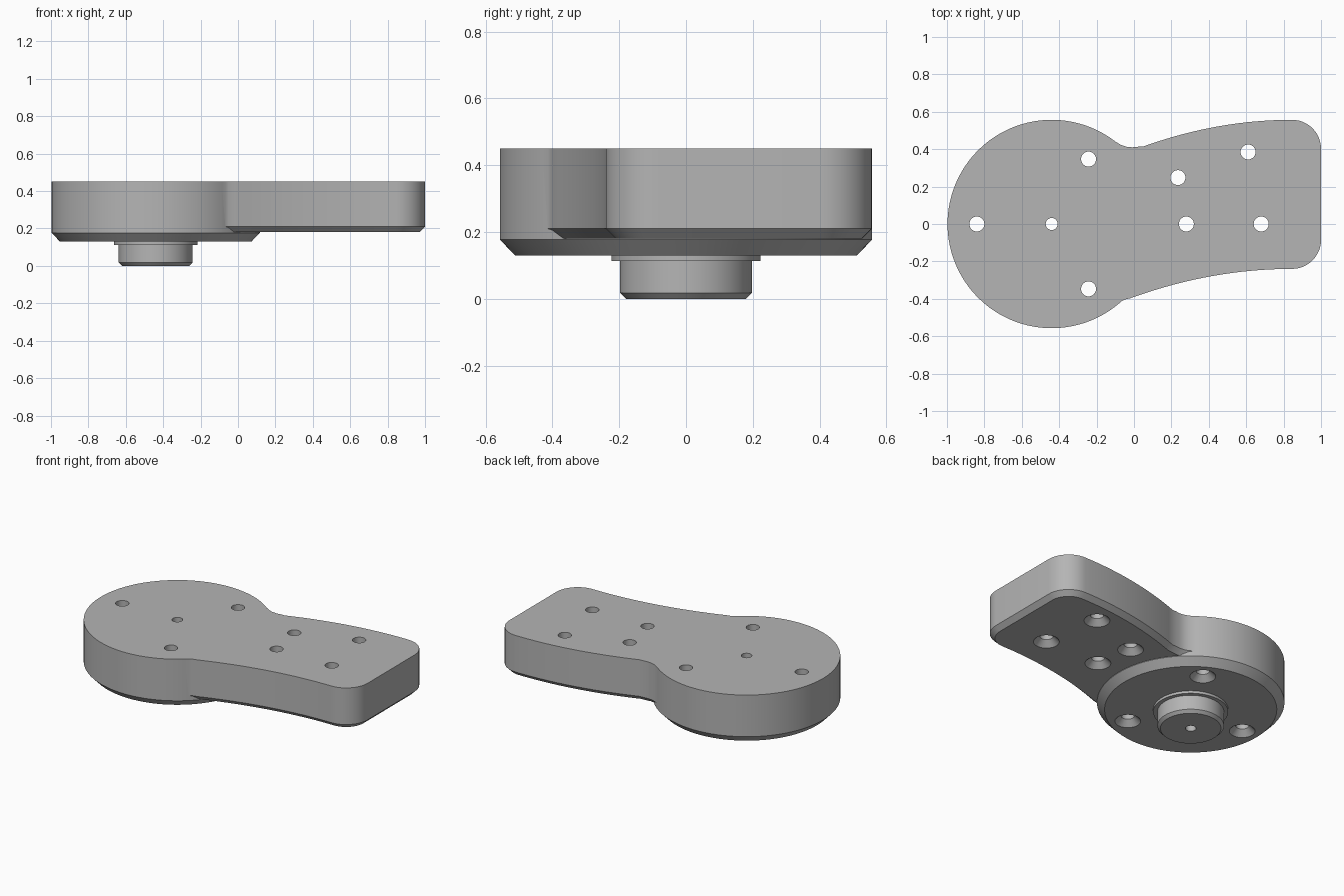
import bpy, bmesh, math
from mathutils import Vector

cube = bpy.data.objects.get("Cube")
if cube:
    bpy.data.objects.remove(cube, do_unlink=True)

grey = bpy.data.materials.new("plain grey")
grey.use_nodes = True
GREY = (0.46, 0.46, 0.46, 1)
grey.diffuse_color = GREY
grey.node_tree.nodes["Principled BSDF"].inputs["Base Color"].default_value = GREY

TOP = 0.45
HUB_X = -0.44
HUB_R = 0.557


def add_object(name, bm):
    bmesh.ops.recalc_face_normals(bm, faces=bm.faces)
    mesh = bpy.data.meshes.new(name)
    bm.to_mesh(mesh)
    bm.free()
    mesh.materials.append(grey)
    obj = bpy.data.objects.new(name, mesh)
    bpy.context.collection.objects.link(obj)
    return obj


def skin(bm, rings):
    """Bridge stacked rings of points and cap both ends."""
    loops = [[bm.verts.new(p) for p in ring] for ring in rings]
    n = len(loops[0])
    for low, high in zip(loops, loops[1:]):
        for i in range(n):
            j = (i + 1) % n
            bm.faces.new((low[i], low[j], high[j], high[i]))
    bm.faces.new(loops[0][::-1])
    bm.faces.new(loops[-1])


def turn(bm, x, y, profile, sides):
    """Round solid from (radius, height) pairs."""
    angles = [math.tau * i / sides for i in range(sides)]
    skin(bm, [[(x + r * math.cos(a), y + r * math.sin(a), z) for a in angles]
              for r, z in profile])


def inset(points, d):
    """Offset a counter-clockwise outline inward."""
    result = []
    for i, p in enumerate(points):
        a = (p - points[i - 1]).normalized()
        b = (points[(i + 1) % len(points)] - p).normalized()
        na, nb = Vector((-a.y, a.x)), Vector((-b.y, b.x))
        result.append(p + (na + nb) * d / (1 + na.dot(nb)))
    return result


def corner(cx, cy, r, start):
    return [Vector((cx + r * math.cos(a), cy + r * math.sin(a)))
            for a in (math.radians(start + 7.5 * i) for i in range(13))]


def apply_boolean(target, other, operation):
    mod = target.modifiers.new(operation.lower(), 'BOOLEAN')
    mod.operation = operation
    mod.object = other
    mod.solver = 'EXACT'
    bpy.context.view_layer.objects.active = target
    bpy.ops.object.modifier_apply(modifier=mod.name)
    bpy.data.objects.remove(other, do_unlink=True)


# Round hub with stepped locating boss underneath
bm = bmesh.new()
turn(bm, HUB_X, 0, [(0.18, 0), (0.198, 0.018), (0.198, 0.113), (0.223, 0.113),
                    (0.223, 0.13), (0.512, 0.13), (HUB_R, 0.177), (HUB_R, TOP)], 128)
bracket = add_object("bracket_plate", bm)

# Flared arm: lower side, two rounded corners, upper side, blend into hub
steps = 20
lower = [Vector((x, -0.24 - 0.21 * (0.845 - x) ** 2))
         for x in (-0.02 + 0.865 * i / steps for i in range(steps))]
upper = [Vector((x, 0.557 - 0.225 * (0.845 - x) ** 2))
         for x in (0.845 - 0.795 * i / steps for i in range(1, steps + 1))]
outline = [Vector(p) for p in ((-0.3, -0.3), (-0.11, -0.44), (-0.075, -0.418), (-0.05, -0.404))]
outline += lower + corner(0.845, -0.085, 0.155, -90) + corner(0.845, 0.402, 0.155, 0) + upper
outline += [Vector(p) for p in ((0.02, 0.413), (-0.01, 0.41), (-0.04, 0.413),
                                (-0.07, 0.423), (-0.11, 0.447), (-0.3, 0.3))]
bm = bmesh.new()
skin(bm, [[(p.x, p.y, z) for p in ring] for ring, z in
          ((inset(outline, 0.03), 0.18), (outline, 0.21), (outline, TOP))])
arm = add_object("arm", bm)
apply_boolean(bracket, arm, 'UNION')

# Countersunk screw holes and the plain centre hole
bm = bmesh.new()
hub_holes = [(-0.84, 0), (-0.243, 0.347), (-0.243, -0.347)]
arm_holes = [(0.235, 0.248), (0.61, 0.385), (0.28, 0), (0.68, 0)]
for holes, base in ((hub_holes, 0.13), (arm_holes, 0.18)):
    for x, y in holes:
        turn(bm, x, y, [(0.077, base - 0.02), (0.077, base), (0.04, base + 0.037),
                        (0.04, TOP + 0.05)], 32)
turn(bm, HUB_X, 0, [(0.032, -0.05), (0.032, TOP + 0.05)], 32)
cutters = add_object("hole_cutters", bm)
cutters.hide_render = True
apply_boolean(bracket, cutters, 'DIFFERENCE')

bpy.ops.object.select_all(action='DESELECT')
bracket.select_set(True)
bpy.context.view_layer.objects.active = bracket
bpy.ops.object.shade_smooth_by_angle(angle=math.radians(30))
